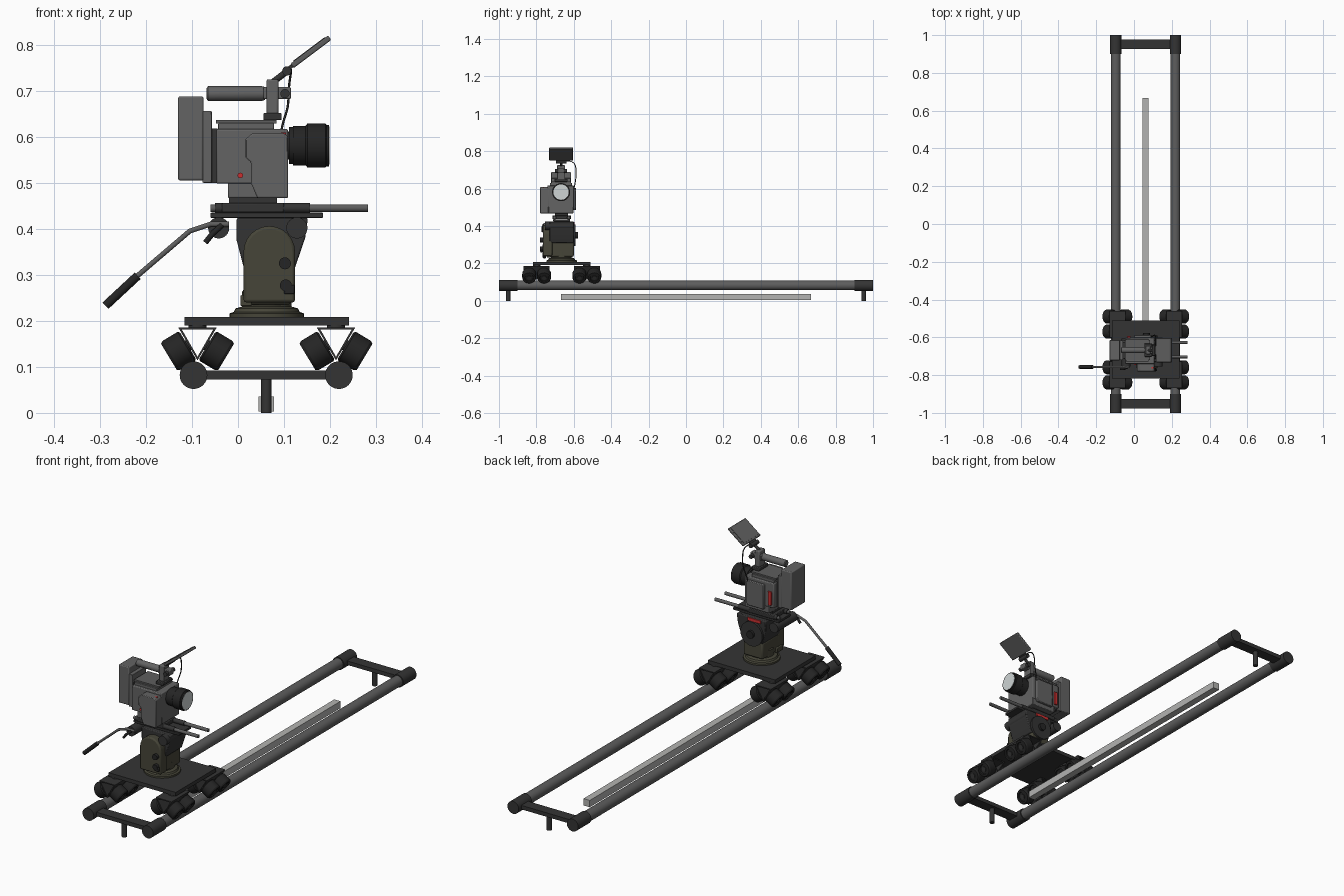
import bpy, bmesh, math
from mathutils import Vector

if "Cube" in bpy.data.objects:
    bpy.data.objects.remove(bpy.data.objects["Cube"])


def mat(name, r, g, b):
    m = bpy.data.materials.new(name)
    m.diffuse_color = (r, g, b, 1)
    m.use_nodes = True
    m.node_tree.nodes["Principled BSDF"].inputs["Base Color"].default_value = m.diffuse_color
    return m


DARK = mat("dark_grey", .034, .034, .034)
BLACK = mat("tyre_black", .018, .018, .018)
GREY = mat("camera_grey", .125, .125, .125)
RAIL = mat("rail_grey", .11, .11, .11)
LIGHT = mat("light_grey", .45, .45, .44)
OLIVE = mat("olive", .062, .060, .040)
RED = mat("red", .6, .03, .03)
GLASS = mat("lens_glass", .62, .66, .66)

CX, CY = .0625, -.665      # carriage centre


def finish(name, bm, m, bevel=0):
    bmesh.ops.recalc_face_normals(bm, faces=bm.faces)
    me = bpy.data.meshes.new(name)
    bm.to_mesh(me)
    bm.free()
    me.materials.append(m)
    ob = bpy.data.objects.new(name, me)
    bpy.context.collection.objects.link(ob)
    if bevel:
        b = ob.modifiers.new("bevel", 'BEVEL')
        b.width, b.segments, b.limit_method = bevel, 2, 'ANGLE'
    return ob


def box(name, x, y, z, m, bevel=0):
    bm = bmesh.new()
    bmesh.ops.create_cube(bm, size=1)
    for v in bm.verts:
        v.co = [(a[0] + a[1]) / 2 + c * (a[1] - a[0]) for a, c in zip((x, y, z), v.co)]
    return finish(name, bm, m, bevel)


def prism(name, pts, y0, y1, m, bevel=0):
    """xz outline extruded along y"""
    bm = bmesh.new()
    f = bm.faces.new([bm.verts.new((x, y0, z)) for x, z in pts])
    r = bmesh.ops.extrude_face_region(bm, geom=[f])
    for v in r["geom"]:
        if isinstance(v, bmesh.types.BMVert):
            v.co.y = y1
    return finish(name, bm, m, bevel)


def lathe(name, origin, axis, prof, m, n=32):
    """prof = (distance along axis, radius) pairs, capped at both ends"""
    bm = bmesh.new()
    q = Vector(axis).to_track_quat('Z', 'Y')
    rings = [[bm.verts.new(Vector(origin) + q @ Vector((r * math.cos(t), r * math.sin(t), h)))
              for t in (2 * math.pi * i / n for i in range(n))] for h, r in prof]
    for a, b in zip(rings, rings[1:]):
        for i in range(n):
            bm.faces.new((a[i], a[(i + 1) % n], b[(i + 1) % n], b[i]))
    bm.faces.new(rings[0])
    bm.faces.new(rings[-1])
    return finish(name, bm, m)


def rod(name, p, q, r, m, n=24):
    d = Vector(q) - Vector(p)
    return lathe(name, p, d, [(0, r), (d.length, r)], m, n)


def pipe(name, pts, r, m, smooth=False):
    cu = bpy.data.curves.new(name, 'CURVE')
    cu.dimensions, cu.bevel_depth, cu.bevel_resolution, cu.use_fill_caps = '3D', r, 3, True
    s = cu.splines.new('NURBS' if smooth else 'POLY')
    s.points.add(len(pts) - 1)
    for p, c in zip(s.points, pts):
        p.co = (*c, 1)
    if smooth:
        s.use_endpoint_u, s.order_u = True, 4
    cu.materials.append(m)
    bpy.context.collection.objects.link(bpy.data.objects.new(name, cu))


# track: rails, end sleeves, cross bars, feet, light bar
for s in (-1, 1):
    x = CX - .0012 + s * .158
    rod("rail", (x, -.95, .082), (x, .95, .082), .0255, RAIL, 32)
    for e in (-1, 1):
        rod("rail_end_sleeve", (x, e * .9, .082), (x, e, .082), .03, DARK, 32)
for e in (-1, 1):
    box("cross_bar", (CX - .14, CX + .14), sorted((e * .926, e * .978)), (.073, .092), DARK)
    rod("track_foot", (CX - .001, e * .951, 0), (CX - .001, e * .951, .078), .0115, DARK)
box("ground_bar", (.045, .078), (-.667, .667), (.003, .036), LIGHT)

# carriage plate
box("carriage_plate", (-.116, .241), (-.817, -.511), (.19, .208), DARK)

# wheel trucks: triangular frame and four tilted wheels each
for sx in (-1, 1):
    tx = CX + sx * .1505
    for ty in (-.7985, -.53):
        outer = [(-.042, .186), (.042, .186), (0, .114)]
        inner = [(-.034, .181), (.034, .181), (0, .122)]
        bm = bmesh.new()
        ring = [[bm.verts.new((tx + px, ty + dy, pz)) for px, pz in o]
                for o, dy in ((outer, -.07), (inner, -.07), (inner, .07), (outer, .07))]
        for a, b in zip(ring, ring[1:] + ring[:1]):
            for i in range(3):
                j = (i + 1) % 3
                bm.faces.new((a[i], a[j], b[j], b[i]))
        finish("truck_frame", bm, DARK)
        rod("truck_pivot", (tx, ty, .183), (tx, ty, .192), .02, DARK)
        for sw in (-1, 1):
            for dy in (-.04, .04):
                c = Vector((tx + sw * .0415, ty + dy, .134))
                ax = Vector((sw * .857, 0, -.515))
                lathe("wheel", c, ax, [(-.024, .02), (-.024, .033), (-.02, .037), (.018, .037),
                                       (.024, .033), (.024, .024), (.019, .022)], BLACK)
                lathe("wheel_hub", c, ax, [(-.026, .012), (.023, .012)], DARK, 16)

# fluid head: base, body, arched cheek, drum
lathe("head_base", (CX, CY, .208), (0, 0, 1),
      [(0, .081), (.008, .081), (.011, .072), (.019, .068), (.023, .054), (.055, .054), (.06, .05)], OLIVE, 40)
box("head_lower_body", (.013, .116), (-.73, -.6), (.235, .315), OLIVE, .008)
box("base_lock", (.005, .03), (-.745, -.7), (.232, .256), OLIVE, .003)
arch = [(.012, .24), (.124, .24), (.124, .35)] + \
       [(.068 + .056 * math.cos(t * math.pi / 12), .35 + .056 * math.sin(t * math.pi / 12)) for t in range(1, 12)] + \
       [(.012, .35)]
prism("head_cheek", arch, -.765, -.715, OLIVE, .006)
rod("head_drum", (.066, -.72, .35), (.066, -.59, .35), .058, DARK, 40)
prism("head_cradle", [(-.003, .424), (.152, .424), (.146, .38), (.122, .31), (.014, .31), (-.003, .375)],
      -.73, -.6, DARK, .004)
for x, z in ((.102, .325), (.104, .277)):
    rod("cheek_knob", (x, -.78, z), (x, -.76, z), .013, BLACK, 20)
box("cheek_lever", (.1, .123), (-.778, -.768), (.258, .278), BLACK, .003)
rod("side_knob", (.066, -.595, .35), (.066, -.578, .35), .018, BLACK, 20)
for x in (-.042, .128):
    rod("cradle_pivot", (x, -.755, .402), (x, -.605, .402), .023, DARK)
pipe("plate_lock_lever", [(-.035, -.76, .408), (-.055, -.768, .39), (-.071, -.768, .37)], .006, BLACK)

# pan arm
pipe("pan_arm", [(-.02, -.757, .41), (-.06, -.757, .41), (-.105, -.757, .395), (-.222, -.757, .295)], .0058, RAIL)
rod("pan_grip", (-.218, -.757, .298), (-.288, -.757, .233), .0095, BLACK)

# mounting plates and support rods
box("sliding_plate", (-.06, .185), (-.71, -.62), (.424, .435), DARK, .002)
box("red_label", (.02, .09), (-.6, -.595), (.408, .422), RED)
for y in (-.703, -.627):
    rod("support_rod", (-.06, y, .445), (.283, y, .445), .008, RAIL, 20)
    for x0, x1 in ((-.05, -.026), (.085, .157)):
        rod("rod_clamp", (x0, y, .445), (x1, y, .445), .011, DARK, 20)
box("rod_bridge", (-.035, .1), (-.715, -.615), (.436, .456), DARK, .003)
box("camera_riser", (-.02, .085), (-.7, -.63), (.455, .469), DARK)

# camera body
box("camera_lower_body", (-.022, .109), (-.735, -.602), (.467, .51), GREY, .003)
box("camera_body", (-.047, .109), (-.74, -.6), (.498, .617), GREY, .004)
box("camera_top", (-.043, .078), (-.728, -.61), (.615, .63), GREY, .002)
box("camera_top_plate", (-.048, .084), (-.72, -.615), (.629, .637), RAIL)
prism("side_module", [(.042, .467), (.109, .467), (.109, .6), (.1, .608), (.032, .608), (.016, .595), (.016, .555), (.028, .545), (.028, .5)],
      -.78, -.735, GREY, .003)
prism("far_side_module", [(0, .485), (.085, .485), (.095, .5), (.095, .59), (.085, .603), (0, .603)],
      -.602, -.588, GREY, .003)
box("red_side_panel", (-.036, -.018), (-.602, -.594), (.51, .576), RED, .002)
rod("record_button", (.005, -.746, .516), (.005, -.739, .516), .006, RED, 16)
box("red_module_mark", (.093, .104), (-.765, -.758), (.602, .609), RED)

# battery and adapter
box("battery", (-.13, -.075), (-.722, -.615), (.505, .688), GREY, .004)
box("battery_adapter", (-.077, -.057), (-.72, -.617), (.5, .656), GREY, .002)
box("battery_mount", (-.059, -.045), (-.712, -.625), (.5, .618), DARK)

# lens
lathe("lens", (.105, CY - .003, .581), (1, 0, 0),
      [(0, .03), (.006, .03), (.006, .04), (.014, .04), (.014, .043), (.042, .043), (.046, .048),
       (.085, .048), (.087, .045), (.093, .045)], BLACK, 48)
lathe("lens_glass", (.196, CY - .003, .581), (1, 0, 0), [(0, .041), (.003, .041)], GLASS, 48)

# top handle
lathe("top_handle", (-.068, CY - .003, .694), (1, 0, 0),
      [(0, .012), (.003, .016), (.12, .016), (.127, .014)], GREY)
box("handle_front_block", (.055, .115), (-.685, -.651), (.682, .708), GREY, .003)
box("handle_post", (.062, .088), (-.69, -.646), (.637, .725), GREY, .004)
box("handle_foot", (.055, .095), (-.703, -.633), (.636, .652), DARK, .003)
rod("handle_clamp", (.102, -.7, .694), (.102, -.636, .694), .01, DARK, 20)

# monitor on a tilting arm
rod("monitor_arm", (.075, CY - .003, .718), (.106, CY - .003, .742), .007, DARK, 16)
rod("monitor_joint", (.106, -.695, .743), (.106, -.64, .743), .01, DARK, 20)
d = Vector((.8, .6))
nrm = Vector((-.6, .8))


def slab(name, u0, u1, h0, h1, y0, y1, m, bevel=0):
    o = Vector((.108, .747))
    prism(name, [tuple(o + d * u + nrm * h) for u, h in ((u0, h0), (u1, h0), (u1, h1), (u0, h1))], y0, y1, m, bevel)


slab("monitor_bracket", 0, .03, -.004, .004, -.69, -.645, DARK)
slab("monitor", .012, .114, -.006, .006, -.732, -.604, RAIL, .003)
slab("monitor_screen", .02, .106, .005, .0075, -.724, -.612, GREY)

# monitor cable
pipe("monitor_cable", [(.112, -.645, .748), (.118, -.6, .75), (.108, -.585, .71), (.112, -.588, .66),
                       (.095, -.592, .63), (.092, -.6, .595)], .0025, BLACK, True)

# smooth round parts, keep edges sharp
bpy.ops.object.select_all(action='DESELECT')
for ob in bpy.context.scene.objects:
    if ob.type == 'MESH':
        ob.select_set(True)
        bpy.context.view_layer.objects.active = ob
bpy.ops.object.shade_smooth_by_angle(angle=math.radians(30))
